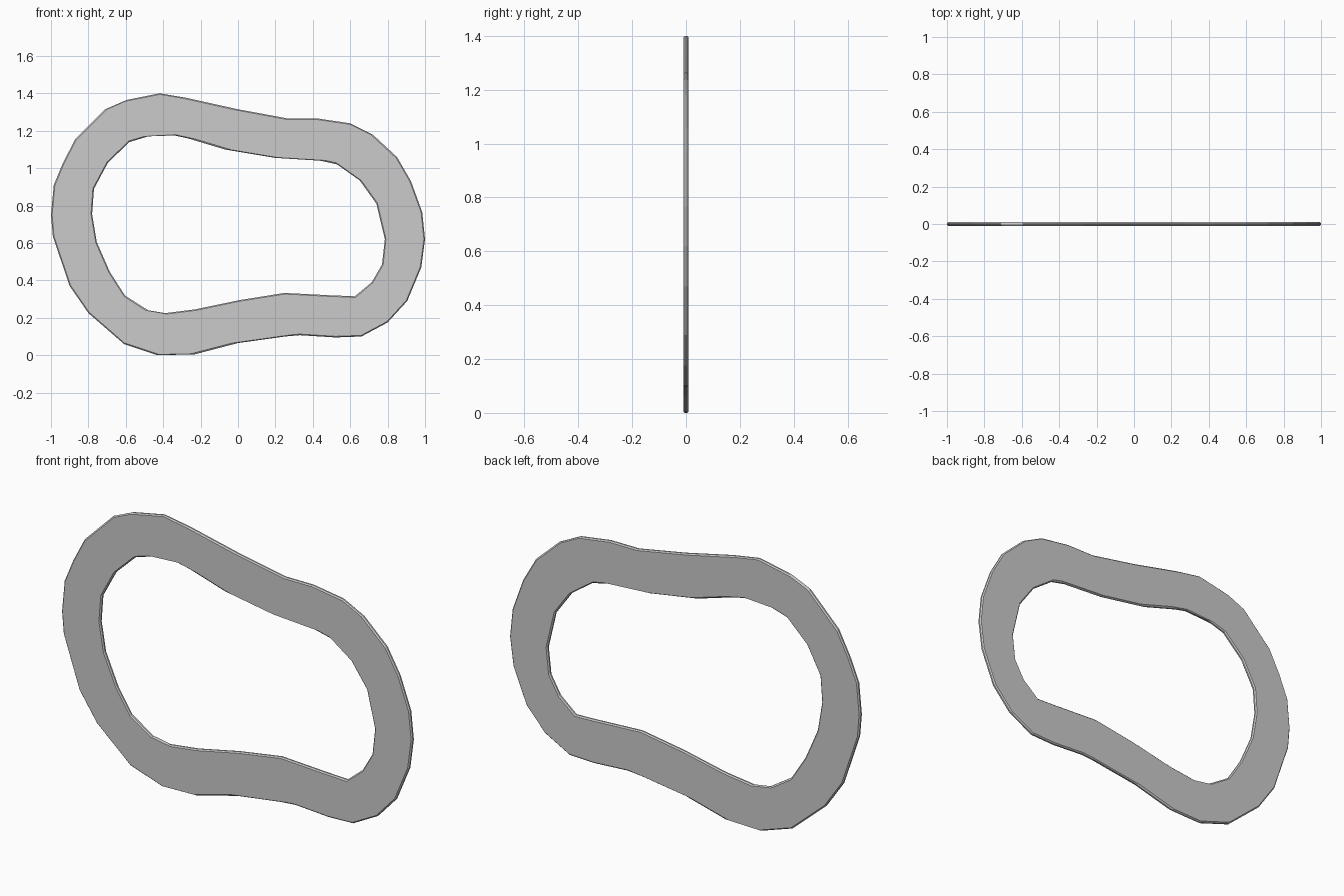
import bpy
from math import radians

if "Cube" in bpy.data.objects:
    bpy.data.objects.remove(bpy.data.objects["Cube"])

# Outer and inner outlines of the plate, as (x, z)
outer = [(-1, .75), (-.985, .91), (-.935, 1.03), (-.87, 1.155), (-.71, 1.315),
         (-.595, 1.365), (-.42, 1.4), (-.27, 1.375), (0, 1.315), (.27, 1.265),
         (.43, 1.265), (.6, 1.24), (.72, 1.18), (.85, 1.06), (.925, .93),
         (.985, .765), (1, .62), (.98, .47), (.905, .29), (.8, .175),
         (.66, .1), (.52, .095), (.33, .107), (.25, .1), (0, .065),
         (-.23, .005), (-.43, 0), (-.61, .06), (-.8, .225), (-.9, .37), (-.99, .635)]
inner = [(-.78, .755), (-.77, .89), (-.695, 1.03), (-.58, 1.14), (-.48, 1.17),
         (-.34, 1.175), (-.27, 1.16), (-.07, 1.1), (.2, 1.055), (.44, 1.04),
         (.53, 1.02), (.65, .935), (.74, .81), (.785, .62), (.77, .485),
         (.715, .39), (.625, .315), (.5, .32), (.25, .333), (.01, .295),
         (-.23, .245), (-.39, .225), (-.48, .24), (-.605, .32), (-.685, .445), (-.755, .605)]

# Filled, extruded 2D curve: the inner outline becomes the hole
curve = bpy.data.curves.new("ring_profile", 'CURVE')
curve.dimensions = '2D'
curve.fill_mode = 'BOTH'
curve.extrude = 0.01
for outline in (outer, inner):
    spline = curve.splines.new('POLY')
    spline.points.add(len(outline) - 1)
    for point, (x, z) in zip(spline.points, outline):
        point.co = (x, z, 0, 1)
    spline.use_cyclic_u = True

ring = bpy.data.objects.new("flat_ring", curve)
bpy.context.collection.objects.link(ring)
ring.rotation_euler.x = radians(90)
bpy.context.view_layer.objects.active = ring
ring.select_set(True)
bpy.ops.object.convert(target='MESH')
ring = bpy.context.object
ring.name = "flat_ring"
bpy.ops.object.transform_apply(rotation=True)
bpy.ops.object.shade_flat()

# Join caps to the rim, then chamfer the rim edges
weld = ring.modifiers.new("weld", 'WELD')
weld.merge_threshold = 0.0005
bevel = ring.modifiers.new("chamfer", 'BEVEL')
bevel.width = 0.006
bevel.segments = 1
bevel.limit_method = 'ANGLE'
bevel.angle_limit = radians(60)
